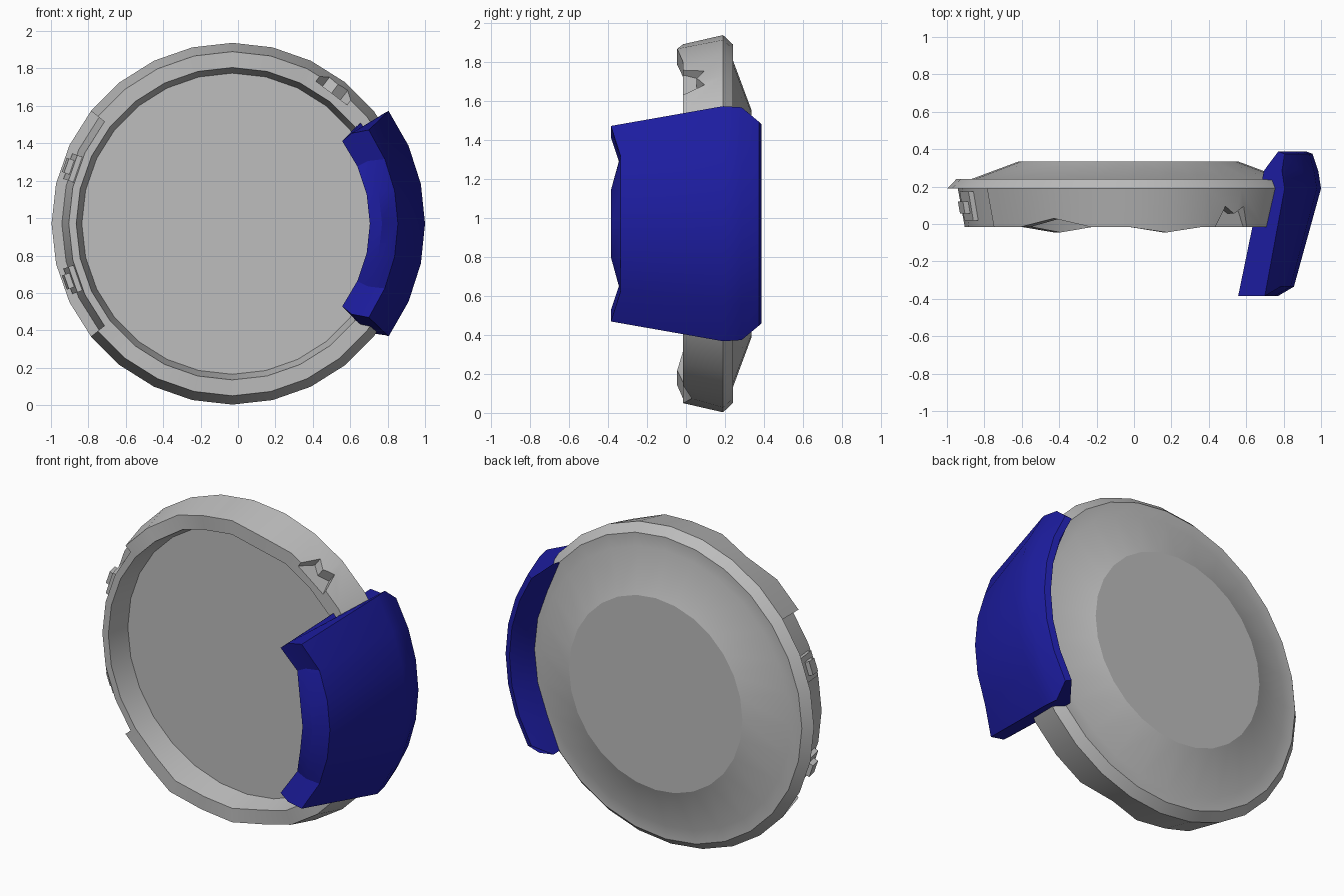
import bpy, bmesh, math
from mathutils import Vector

if "Cube" in bpy.data.objects:
    bpy.data.objects.remove(bpy.data.objects["Cube"])

CX, CZ = -0.03, 0.97          # axis of the round case
SIDES = 28


def material(name, rgb):
    m = bpy.data.materials.new(name)
    m.diffuse_color = (*rgb, 1)
    m.use_nodes = True
    m.node_tree.nodes["Principled BSDF"].inputs["Base Color"].default_value = m.diffuse_color
    return m


GREY = material("grey metal", (0.51, 0.51, 0.51))
BLUE = material("deep blue", (0.012, 0.012, 0.35))


def polar(deg, r, y):
    a = math.radians(deg)
    return Vector((CX + r * math.cos(a), y, CZ + r * math.sin(a)))


def finish(bm, name, mat):
    bmesh.ops.remove_doubles(bm, verts=bm.verts, dist=1e-5)
    bmesh.ops.recalc_face_normals(bm, faces=bm.faces)
    me = bpy.data.meshes.new(name)
    bm.to_mesh(me)
    bm.free()
    me.materials.append(mat)
    ob = bpy.data.objects.new(name, me)
    bpy.context.collection.objects.link(ob)
    return ob


def smooth(ob, angle=30):
    bpy.ops.object.select_all(action='DESELECT')
    ob.select_set(True)
    bpy.context.view_layer.objects.active = ob
    bpy.ops.object.shade_smooth_by_angle(angle=math.radians(angle))


def radial_prism(name, deg, r0, r1, outline, mat, tilt=0.0):
    """Extrude an outline (tangent, y) outwards from radius r0 to r1; tilt = radius gained per y."""
    a = math.radians(deg)
    out = Vector((math.cos(a), 0, math.sin(a)))
    tan = Vector((-math.sin(a), 0, math.cos(a)))
    bm = bmesh.new()
    rows = [[bm.verts.new(Vector((CX, y, CZ)) + out * (r + tilt * y) + tan * t)
             for t, y in outline] for r in (r0, r1)]
    n = len(outline)
    for row in rows:
        bm.faces.new(row)
    for i in range(n):
        j = (i + 1) % n
        bm.faces.new((rows[0][i], rows[0][j], rows[1][j], rows[1][i]))
    return finish(bm, name, mat)


# Round case: a lathed profile with a recessed arc on the left, and a wavy front edge
step = 360 / SIDES
WAVE = {6: -0.045, 19: -0.045, 9: 0.03, 22: 0.03}
columns = []
for k in range(SIDES):
    if k in (11, 17):                       # recess ends have a double column
        columns += [(k, k == 17), (k, k == 11)]
    else:
        columns.append((k, 11 < k < 17))
bm = bmesh.new()
loops = []
for k, recessed in columns:
    front = WAVE.get(k, -0.015)
    profile = [(0.335, 0.585), (0.24, 0.84), (0.24, 0.92), (0.19, 0.967),
               (0.19, 0.912 if recessed else 0.967),
               (front, 0.875 if recessed else 0.92),
               (front, 0.835), (0.13, 0.805)]
    loops.append([bm.verts.new(polar(k * step, r, y)) for y, r in profile])
for a, b in zip(loops, loops[1:] + loops[:1]):
    for i in range(len(a) - 1):
        bm.faces.new((a[i], b[i], b[i + 1], a[i + 1]))
bmesh.ops.remove_doubles(bm, verts=bm.verts, dist=1e-5)
bmesh.ops.holes_fill(bm, edges=[e for e in bm.edges if e.is_boundary], sides=0)
case = finish(bm, "round_case", GREY)

# Crown-shaped notch in the upper right of the case wall
notch = radial_prism("notch_cutter", 52.8, 0.877, 1.1,
                     [(-0.105, -0.1), (-0.105, -0.015), (-0.06, 0.095), (0, 0.055),
                      (0.06, 0.095), (0.105, -0.015), (0.105, -0.1)], GREY)
notch.hide_render = True
mod = case.modifiers.new("notch", 'BOOLEAN')
mod.operation, mod.object, mod.solver = 'DIFFERENCE', notch, 'EXACT'
bpy.context.view_layer.objects.active = case
bpy.ops.object.modifier_apply(modifier=mod.name)
bpy.data.objects.remove(notch)
smooth(case)
# Crisp border around the flat back cap
for e in case.data.edges:
    if all(case.data.vertices[v].co.y > 0.33 for v in e.vertices):
        e.use_edge_sharp = True


# Two small side catches in the recessed arc: a plate with a raised block
def rect(t, y0, y1):
    return [(-t, y0), (t, y0), (t, y1), (-t, y1)]


for side, deg in (("upper", 160.7), ("lower", 199.3)):
    radial_prism(side + "_catch_plate", deg, 0.86, 0.9, rect(0.072, 0.02, 0.175), GREY, 0.18)
    radial_prism(side + "_catch_block", deg, 0.88, 0.93, rect(0.04, 0.055, 0.12), GREY, 0.18)

# Curved side guard: a tapered shell swept over an arc, with a wavy front lip
bm = bmesh.new()
loops = []
for k in range(-3, 4):
    f, n = k / 3, abs(k)
    y_in = -0.34 if n == 2 else -0.385
    y_out = -0.385 if n == 3 else -0.335
    tip = n == 3
    section = [(37, 0.735, y_in), (37.2, 0.8, y_in), (34.5, 0.885, y_out),
               (35.8, 1.03, 0.19), (36, 1.015, 0.285), (32, 0.985, 0.375),
               (32.5, 0.95, 0.388),
               (38.8, 0.93 if tip else 0.895, 0.285)]    # half angle, radius, y
    loops.append([bm.verts.new(polar(f * h, r, y)) for h, r, y in section])
n = len(loops[0])
for a, b in zip(loops, loops[1:]):
    for i in range(n):
        j = (i + 1) % n
        bm.faces.new((a[i], b[i], b[j], a[j]))
for end in (loops[0], loops[-1]):
    bm.faces.new(end)
smooth(finish(bm, "side_guard", BLUE))
